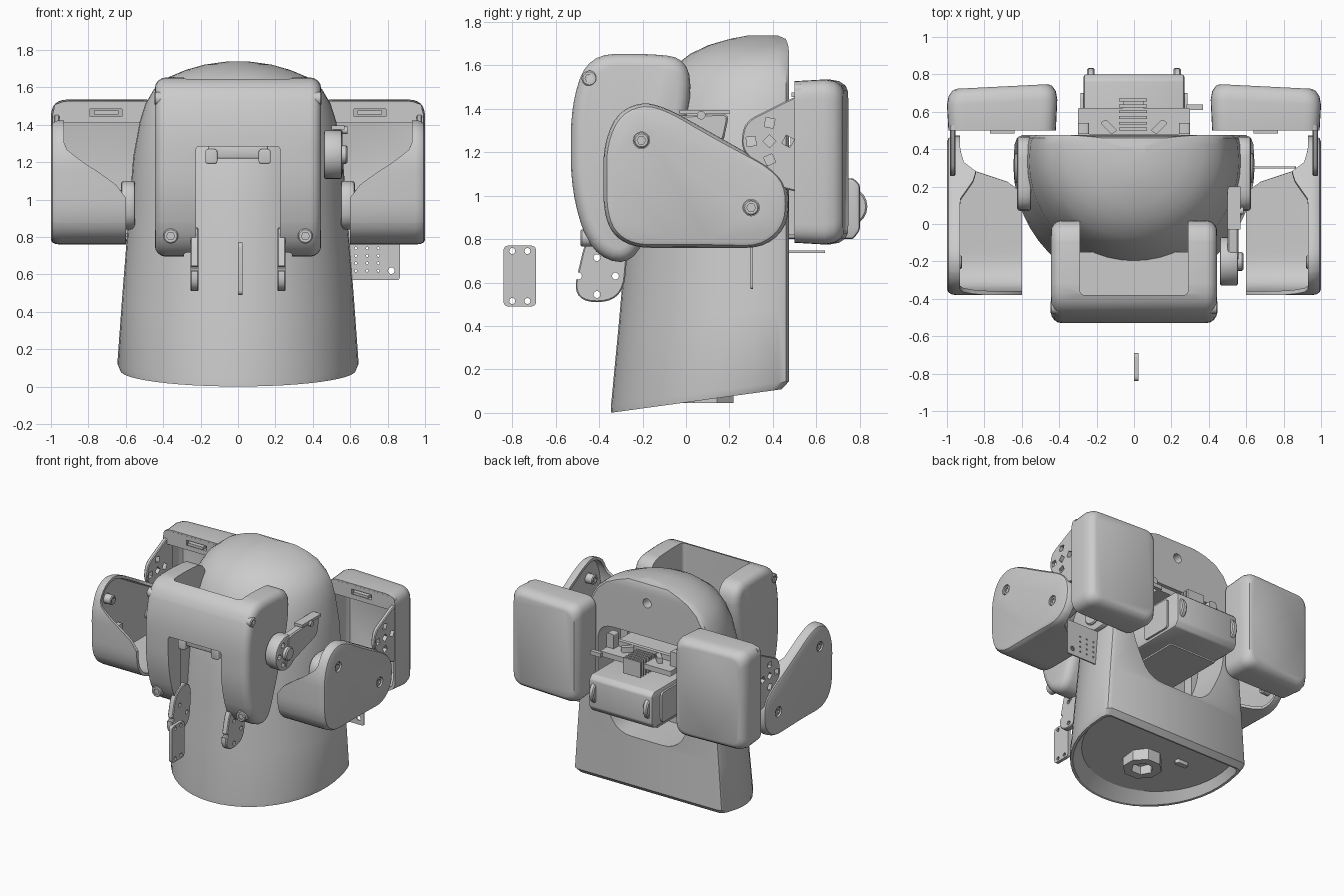
import bpy, bmesh, math
from mathutils import Vector

if "Cube" in bpy.data.objects:
    bpy.data.objects.remove(bpy.data.objects["Cube"])

AX = {'x': lambda a, b, t: Vector((t, a, b)),
      'y': lambda a, b, t: Vector((a, t, b)),
      'z': lambda a, b, t: Vector((a, b, t))}


def add(name, bm):
    bmesh.ops.recalc_face_normals(bm, faces=bm.faces[:])
    me = bpy.data.meshes.new(name)
    bm.to_mesh(me)
    bm.free()
    ob = bpy.data.objects.new(name, me)
    bpy.context.collection.objects.link(ob)
    return ob


def rounded(pts, r, n=5):
    out, pts = [], [Vector(p) for p in pts]
    for i, p in enumerate(pts):
        ends = []
        for q in (pts[i - 1], pts[(i + 1) % len(pts)]):
            d = q - p
            ends.append(p + d.normalized() * min(r, d.length * .49))
        for k in range(n + 1):
            t = k / n
            out.append(ends[0] * (1 - t) ** 2 + p * 2 * t * (1 - t) + ends[1] * t * t)
    return out


def rect(a0, a1, b0, b1):
    return [(a0, b0), (a1, b0), (a1, b1), (a0, b1)]


def ngon(a, b, r, n=20, rot=0):
    return [(a + r * math.cos(rot + math.tau * i / n), b + r * math.sin(rot + math.tau * i / n)) for i in range(n)]


def dense(pts, step=.05):
    out = []
    for i, p in enumerate(pts):
        q = pts[(i + 1) % len(pts)]
        n = max(1, int((q - p).length / step))
        out += [p.lerp(q, k / n) for k in range(n)]
    return out


def loft(name, rings, cap0=True, cap1=True):
    bm = bmesh.new()
    vs = [[bm.verts.new(p) for p in r] for r in rings]
    n = len(vs[0])
    for a, b in zip(vs, vs[1:]):
        for i in range(n):
            bm.faces.new((a[i], a[(i + 1) % n], b[(i + 1) % n], b[i]))
    if cap0:
        bm.faces.new(vs[0])
    if cap1:
        bm.faces.new(vs[-1])
    return add(name, bm)


def prism(name, pts, axis, lo, hi, bevel=0, seg=3):
    bm = bmesh.new()
    n = len(pts)
    vs = [[bm.verts.new(AX[axis](p[0], p[1], t)) for p in pts] for t in (lo, hi)]
    caps = [bm.faces.new(v) for v in vs]
    for i in range(n):
        j = (i + 1) % n
        bm.faces.new((vs[0][i], vs[0][j], vs[1][j], vs[1][i]))
    if bevel:
        bmesh.ops.recalc_face_normals(bm, faces=bm.faces[:])
        edges = [e for f in caps for e in f.edges]
        bmesh.ops.bevel(bm, geom=edges, offset=bevel, segments=seg, profile=.5, affect='EDGES', clamp_overlap=False)
    return add(name, bm)


def bake(ob):
    dg = bpy.context.evaluated_depsgraph_get()
    dg.update()
    me = bpy.data.meshes.new_from_object(ob.evaluated_get(dg))
    ob.modifiers.clear()
    ob.data = me


def cut(ob, *cutters):
    for c in cutters:
        m = ob.modifiers.new('cut', 'BOOLEAN')
        m.operation, m.solver, m.object = 'DIFFERENCE', 'EXACT', c
        c.hide_render = True
    bake(ob)
    for c in cutters:
        bpy.data.objects.remove(c)
    return ob


def thick(ob, t):
    m = ob.modifiers.new('thick', 'SOLIDIFY')
    m.thickness = t
    return ob


def mirror(ob):
    m = ob.modifiers.new('mirror', 'MIRROR')
    m.use_mirror_merge = m.use_clip = False
    return ob


def lerp_table(t, table):
    for (a, va), (b, vb) in zip(table, table[1:]):
        if t <= b:
            return va + (vb - va) * max(0, (t - a) / (b - a))
    return table[-1][1]


# Body shell: D-shaped sections with slanted underside and a domed top
def section(z, w, f, back=.475):
    yc = f + (back - f) * .8
    pts = [(w * math.cos(math.pi * i / 24), yc - (yc - f) * math.sin(math.pi * i / 24)) for i in range(25)]
    pts += [(-w * .99, back - .05), (-w * .97, back - .015), (-w * .93, back), (w * .93, back), (w * .97, back - .015), (w * .99, back - .05)]
    return [Vector((x, y, z + (1 - z / 1.74) * .11 * (y + .35) / .8)) for x, y in pts]


levels = [(.06, .57, -.24, .42), (.0, .61, -.325, .43), (.0, .63, -.345, .44), (.035, .645, -.345), (.4, .62, -.31),
          (.8, .59, -.275), (1.0, .575, -.255), (1.2, .56, -.225), (1.4, .525, -.17), (1.5, .495, -.12), (1.58, .45, -.07),
          (1.65, .37, .02), (1.69, .28, .1, .47), (1.72, .18, .2, .46), (1.738, .06, .29, .42)]
body = loft('body_shell', [section(*l) for l in levels])
bay = [(-.42, .85), (-.26, .52), (.26, .52), (.42, .85), (.42, 1.32), (-.42, 1.32)]
cut(body, prism('c', rounded(bay, .13), 'y', .12, .6), prism('c', ngon(0, 1.58, .035), 'y', .4, .6))

# Underside socket
cut(prism('base_socket', ngon(0, .09, .14, 8, math.pi / 8), 'z', .045, .2), prism('c', ngon(0, .09, .08, 6), 'z', 0, .15))
prism('base_slot', rounded(rect(-.3, -.2, .2, .24), .015), 'z', .11, .2)

# Front mask: rounded side profile, hollowed to a U and slotted
prof = [(-.24, .67), (-.44, .73), (-.53, 1.02), (-.53, 1.42), (-.45, 1.65), (-.2, 1.655), (.02, 1.635), (.02, 1.38), (-.08, 1.1)]
mask = prism('front_mask', rounded(prof, .15), 'x', -.445, .445, .06, 4)
cut(mask, prism('c', rounded(rect(-.29, .29, -.38, .3), .03), 'z', .4, 2),
    prism('c', rounded(rect(-.225, .225, .4, 1.285), .02), 'y', -.7, -.3))
prism('mask_ledge', rect(-.3, .3, -.4, -.15), 'z', 1.285, 1.31)
prism('mask_bar', rounded(rect(-.16, .16, 1.22, 1.29), .01), 'y', -.47, -.38, .008)
mirror(prism('mask_lug', rounded(rect(.11, .175, 1.19, 1.27), .02), 'y', -.49, -.4, .008))


def bolt(name, a, b, axis, lo, hi, r=.04):
    ob = prism(name, ngon(a, b, r), axis, lo, hi, .006, 1)
    for s in (lo, hi):
        cut(ob, prism('c', ngon(a, b, r * .55, 6), axis, s - .01, s + .01))
    return mirror(ob)


bolt('mask_front_bolt', .36, .805, 'y', -.485, -.4)
bolt('mask_side_bolt', -.445, 1.54, 'x', .35, .447, .036)

# Drilled leg plates and loose centre plate
leg = prism('leg_plate', rounded([(-.53, .51), (-.29, .51), (-.26, .85), (-.45, .85)], .12, 8), 'x', .21, .255, .006, 1)
cut(leg, *[prism('c', ngon(-.41 + .085 * math.cos(a), .63 + .085 * math.sin(a), .016, 10), 'x', .1, .3)
           for a in (0, math.pi / 2, math.pi, math.pi * 1.5)])
mirror(leg)
plate = prism('centre_plate', rounded(rect(-.84, -.69, .49, .77), .025), 'x', 0, .025)
cut(plate, *[prism('c', ngon(y, z, .014, 10), 'x', -.1, .1) for y in (-.8, -.73) for z in (.515, .745)])

# Side arm shells: open inwards with cut-away flanges
arm_prof = [(-.38, .93), (-.34, .82), (-.24, .76), (.36, .76), (.47, .86), (.475, 1.04), (.4, 1.13),
            (-.08, 1.4), (-.2, 1.435), (-.32, 1.38), (-.38, 1.23)]
arm_prof = dense(rounded(arm_prof, .08, 4))
cen = Vector((-.02, 1.03))


def arm_inner(y, z):
    a = lerp_table(z, [(.7, .6), (1.02, .6), (1.1, .67), (1.2, .83), (1.28, .93)])
    b = lerp_table(y, [(-.4, .6), (.2, .6), (.3, .9), (.4, .93)])
    return max(a, b)


def ring(x, d):
    return [Vector((x, *(p - (p - cen).normalized() * d))) for p in arm_prof]


arm = loft('side_arm', [ring(1.0, .035), ring(.993, .016), ring(.975, .004), ring(.95, 0),
                        [Vector((arm_inner(*p), p.x, p.y)) for p in arm_prof]], True, False)
thick(arm, .022)
bake(arm)
for y, z in ((-.205, 1.255), (.3, .945)):
    cut(arm, prism('c', ngon(y, z, .038), 'x', .9, 1.1))
    bolt('arm_bolt', y, z, 'x', .92, .992, .036)
mirror(arm)
mirror(prism('arm_peg', rounded(rect(-.12, -.06, .97, 1.02), .01), 'x', .94, .985))

# Rear pods: rounded shells open toward the front
pod_prof = dense(rounded(rect(.41, 1.0, .775, 1.535), .09, 6), .2)
pc = Vector((.705, 1.155))
pod_rings = []
for y, d in ((.735, .05), (.725, .028), (.695, .008), (.65, 0), (.5, .008)):
    pod_rings.append([Vector((p.x, y - (p.x - .705) * .05 * (y > .6), p.y))
                      for p in [Vector((pc.x + (q.x - pc.x) * (1 - d / .3), pc.y + (q.y - pc.y) * (1 - d / .375))) for q in pod_prof]])
mirror(thick(loft('rear_pod', pod_rings, True, False), .022))
strip = prism('pod_top_strip', rounded(rect(.45, .985, 1.41, 1.515), .03), 'y', .5, .53)
cut(strip, prism('c', rect(.62, .79, 1.445, 1.485), 'y', .4, .6))
mirror(strip)
mirror(prism('pod_slot_bar', rect(.64, .77, 1.455, 1.475), 'y', .485, .54))

# Pod hinge fans with diamond holes
fan = prism('pod_fan', rounded([(.58, 1.0), (.58, 1.48), (.5, 1.455), (.27, 1.34), (.25, 1.22), (.42, 1.04)], .05), 'x', .955, .985, .006, 1)
spots = [(.385, 1.25)] + [(.385 + .085 * math.cos(k * math.pi / 2), 1.25 + .085 * math.sin(k * math.pi / 2)) for k in range(4)]
cut(fan, *[prism('c', ngon(y, z, .03, 4, i * .3), 'x', .9, 1.1) for i, (y, z) in enumerate(spots)])
mirror(fan)

# Side joint plates on the body
mirror(prism('side_joint', rounded(rect(.07, .47, .84, 1.1), .12), 'x', .55, .625, .015, 2))
mirror(prism('side_joint_cap', ngon(.3, .97, .08), 'x', .6, .64, .008, 1))

# Right shoulder horn and its bracket
horn = prism('shoulder_horn', ngon(-.2, 1.24, .13, 28), 'x', .46, .555, .01, 2)
cut(horn, *[prism('c', ngon(-.2 + .085 * math.cos(k * math.tau / 6), 1.24 + .085 * math.sin(k * math.tau / 6), .02, 10), 'x', .53, .6) for k in range(6)])
prism('shoulder_hub', ngon(-.2, 1.24, .05), 'x', .5, .585, .008, 1)
prism('shoulder_bracket', rounded([(-.22, 1.12), (.17, 1.24), (.2, 1.38), (-.18, 1.36)], .04), 'x', .5, .56, .008, 1)
prism('shoulder_tab', rect(-.03, .2, 1.375, 1.395), 'x', .5, .57)
prism('shoulder_pin', ngon(.07, 1.37, .02, 12), 'x', .5, .585)

# Perforated sheet on the right
sheet = prism('perforated_sheet', rounded(rect(.55, .865, .57, .84), .015), 'y', .298, .308)
cut(sheet, *[prism('c', ngon(x, z, .007, 6), 'y', .2, .4) for x in (.63, .69, .75) for z in (.62, .66, .7, .74)],
    prism('c', ngon(.82, .62, .018, 10), 'y', .2, .4))

# Rear motor block with end discs
motor = [(.1, .8), (.77, .8), (.8, .84), (.8, 1.05), (.77, 1.08), (.1, 1.08)]
prism('rear_motor', rounded(motor, .01, 2), 'x', -.27, .27, .015, 2)
mirror(prism('motor_disc', ngon(.745, .95, .09, 20), 'x', .21, .25, .008, 1))
mirror(prism('motor_side_plate', rounded(rect(.45, .7, .82, 1.05), .03), 'x', .26, .285))
prism('motor_shelf', rect(-.2, .2, .1, .64), 'z', .735, .748)

# Upper bracket with ribs and tabs
prism('upper_bracket', rounded(rect(-.3, .3, .1, .62), .01), 'z', 1.15, 1.19)
prism('bracket_rear_lip', rect(-.3, .3, 1.15, 1.23), 'y', .45, .48)
for i in range(6):
    prism('cooling_fin', rect(-.08, .07, .5 + i * .031, .515 + i * .031), 'z', 1.1, 1.22)
prism('fin_core', rect(-.06, .05, .5, .67), 'z', 1.1, 1.19)
mirror(prism('bracket_tab', rounded(rect(.24, .3, 1.15, 1.3), .015), 'y', .48, .54))
mirror(prism('bracket_link', rounded([(.09, .5), (.12, .48), (.18, .54), (.15, .56)], .01), 'z', 1.18, 1.23))
prism('cable_stub', rect(.28, .37, .61, .64), 'z', 1.15, 1.18)
mirror(prism('bay_rail', rect(.36, .42, .55, 1.3), 'y', .1, .2))

# Apply modifiers and shade
for ob in list(bpy.data.objects):
    if ob.modifiers:
        bake(ob)
    ob.select_set(True)
    bpy.context.view_layer.objects.active = ob
bpy.ops.object.shade_smooth_by_angle(angle=math.radians(32))
